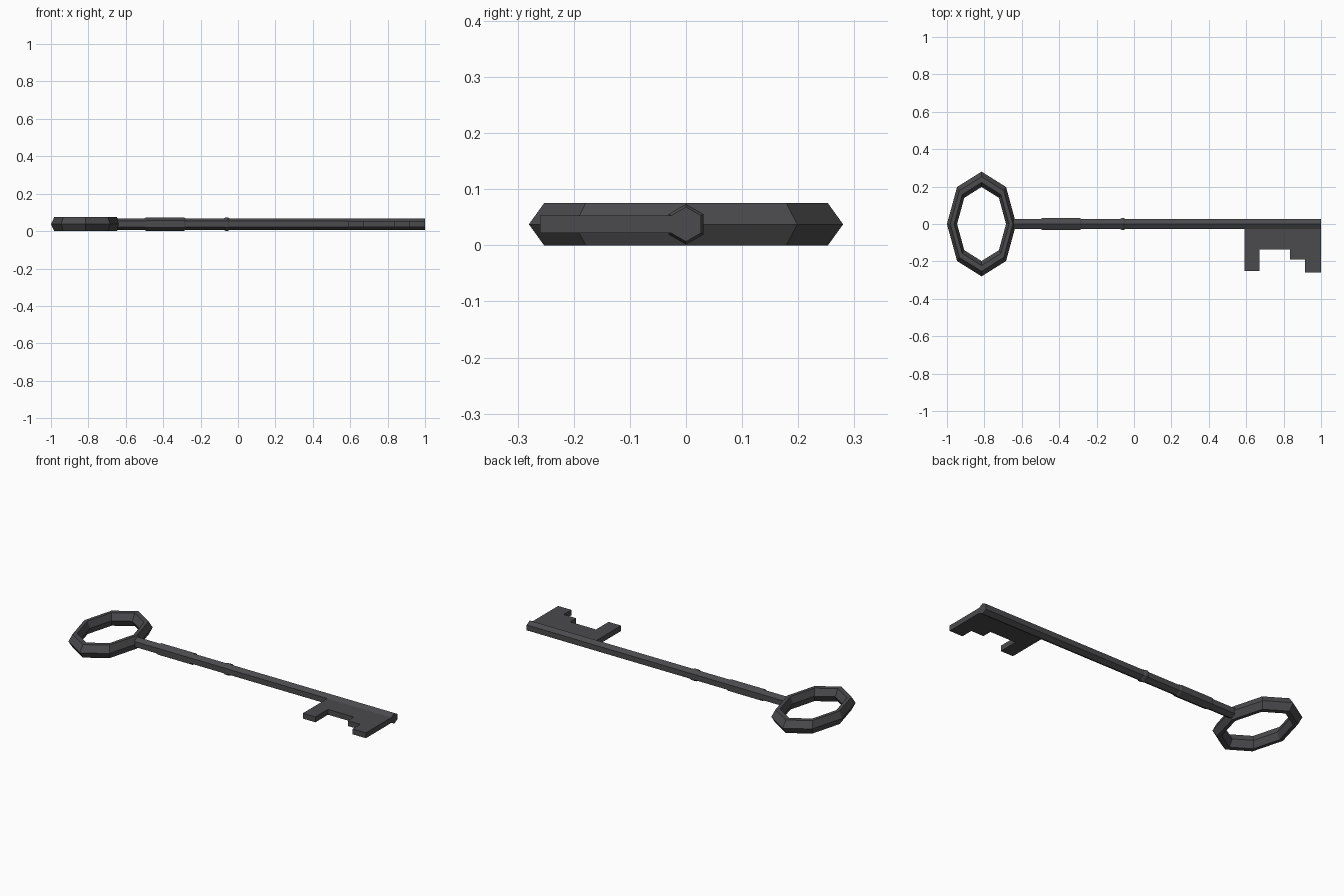
import bpy
import math

old = bpy.data.objects.get("Cube")
if old:
    bpy.data.objects.remove(old, do_unlink=True)

MID = 0.0375  # height of the key's centre plane

iron = bpy.data.materials.new("dark iron")
iron.use_nodes = True
COLOUR = (0.07, 0.07, 0.075, 1)
iron.diffuse_color = COLOUR
iron.node_tree.nodes["Principled BSDF"].inputs["Base Color"].default_value = COLOUR


def make(name, verts, faces):
    mesh = bpy.data.meshes.new(name)
    mesh.from_pydata(verts, [], faces)
    mesh.materials.append(iron)
    obj = bpy.data.objects.new(name, mesh)
    bpy.context.collection.objects.link(obj)
    return obj


def loft(name, rings, closed):
    """Join rings of points with quads; cap the ends unless closed."""
    n, m = len(rings[0]), len(rings)
    verts = [p for ring in rings for p in ring]
    faces = []
    for i in range(m if closed else m - 1):
        a, b = i * n, (i + 1) % m * n
        for j in range(n):
            k = (j + 1) % n
            faces.append((a + j, a + k, b + k, b + j))
    if not closed:
        faces.append(tuple(reversed(range(n))))
        faces.append(tuple(range((m - 1) * n, m * n)))
    return make(name, verts, faces)


# Bow: eight-sided oval ring with a six-sided section
section = [(0.28, 0), (0.253, MID), (0.222, MID),
           (0.198, 0), (0.222, -MID), (0.253, -MID)]
rings = []
for i in range(8):
    a = i * math.tau / 8
    rings.append([(-0.815 + 0.661 * r * math.cos(a), r * math.sin(a), MID + z)
                  for r, z in section])
loft("bow_ring", rings, True)

# Shank: six-sided rod with a thick grip and a small collar
THIN, THICK = 0.031, 0.036
profile = [(-0.66, THIN), (-0.50, THIN), (-0.49, THICK), (-0.29, THICK),
           (-0.28, THIN), (-0.075, THIN), (-0.065, THICK), (-0.055, THICK),
           (-0.045, THIN), (1.0, THIN)]
rings = []
for x, r in profile:
    rings.append([(x, r * math.sin(j * math.tau / 6), MID - r * math.cos(j * math.tau / 6))
                  for j in range(6)])
shank = loft("shank", rings, False)

# Bit: flat notched plate
outline = [(0.59, -0.01), (0.59, -0.25), (0.67, -0.25), (0.67, -0.135),
           (0.835, -0.135), (0.835, -0.19), (0.915, -0.19), (0.915, -0.26),
           (1.0, -0.26), (1.0, -0.01)]
loft("bit_plate", [[(x, y, z) for x, y in outline] for z in (0.022, 0.053)], False)

# Outward-facing normals, flat shading
import bmesh
for name in ("bow_ring", "shank", "bit_plate"):
    mesh = bpy.data.objects[name].data
    bm = bmesh.new()
    bm.from_mesh(mesh)
    bmesh.ops.recalc_face_normals(bm, faces=bm.faces)
    bm.to_mesh(mesh)
    bm.free()
